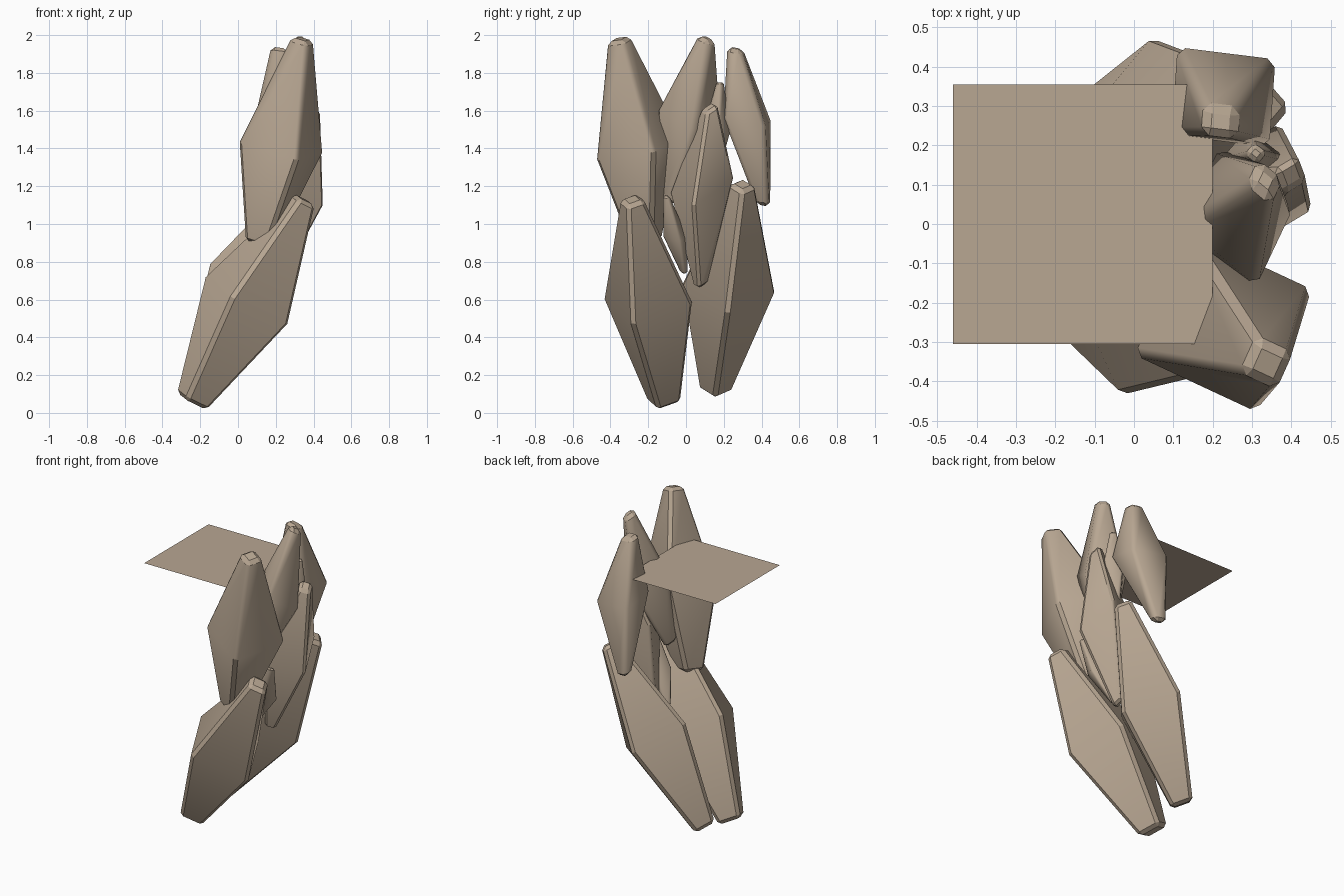
import bpy, bmesh
from mathutils import Vector

if "Cube" in bpy.data.objects:
    bpy.data.objects.remove(bpy.data.objects["Cube"])

stone = bpy.data.materials.new("tan_stone")
stone.diffuse_color = (0.48, 0.385, 0.29, 1)
stone.use_nodes = True
stone.node_tree.nodes["Principled BSDF"].inputs["Base Color"].default_value = stone.diffuse_color


def add_object(name, bm):
    mesh = bpy.data.meshes.new(name)
    bm.to_mesh(mesh)
    bm.free()
    mesh.materials.append(stone)
    ob = bpy.data.objects.new(name, mesh)
    bpy.context.collection.objects.link(ob)


def rock(name, a, b, c, top, bottom, s_top=0.28, s_bot=0.36, bevel=0.02):
    """Shard with a four-sided waist (parallelogram a, b, c) tapering to two small caps."""
    a, b, c, top, bottom = map(Vector, (a, b, c, top, bottom))
    mid = (a + c) / 2
    offsets = [(p - mid) * 1.04 for p in (a, b, c, a + c - b)]
    bm = bmesh.new()
    rings = [[bm.verts.new(ctr + o * s) for o in offsets]
             for ctr, s in ((bottom, s_bot), (mid, 1), (top, s_top))]
    for lo, hi in zip(rings, rings[1:]):
        for i in range(4):
            j = (i + 1) % 4
            bm.faces.new((lo[i], lo[j], hi[j], hi[i]))
    bm.faces.new(rings[0][::-1])
    bm.faces.new(rings[2])
    bmesh.ops.recalc_face_normals(bm, faces=bm.faces)
    # bevel everything except the soft waist edges
    waist = set(rings[1])
    edges = [e for e in bm.edges if not set(e.verts) <= waist]
    bmesh.ops.bevel(bm, geom=edges, offset=bevel, segments=1, affect='EDGES',
                    profile=0.5, clamp_overlap=True)
    bmesh.ops.recalc_face_normals(bm, faces=bm.faces)
    # shade smoothly only across the waist between the big side faces
    big = 0.15 * max(f.calc_area() for f in bm.faces)
    for f in bm.faces:
        f.smooth = True
    for e in bm.edges:
        e.smooth = all(f.calc_area() > big for f in e.link_faces)
    add_object(name, bm)


# lower pair of large leaning shards
rock("lower_front_rock", (-0.03, -0.43, 0.61), (0.26, -0.28, 0.47), (0.12, 0.03, 0.58),
     (0.35, -0.285, 1.13), (-0.245, -0.115, 0.06), 0.28, 0.38)
rock("lower_back_rock", (0.05, 0.47, 0.64), (0.27, 0.22, 0.53), (0.07, -0.02, 0.68),
     (0.34, 0.30, 1.21), (-0.24, 0.155, 0.12), 0.28, 0.36)

# upper shards
rock("upper_front_rock", (0.01, -0.33, 1.43), (0.31, -0.47, 1.34), (0.445, -0.17, 1.38),
     (0.34, -0.355, 1.98), (0.12, -0.21, 0.90), 0.28, 0.38)
rock("upper_middle_rock", (0.13, 0.0, 1.60), (0.31, -0.15, 1.60), (0.40, 0.04, 1.50),
     (0.335, 0.11, 1.985), (0.17, -0.08, 1.12), 0.30, 0.34)
rock("upper_back_rock", (0.10, 0.23, 1.59), (0.34, 0.20, 1.56), (0.355, 0.415, 1.52),
     (0.22, 0.26, 1.93), (0.155, 0.41, 1.10), 0.34, 0.30)

# middle shard and two small fillers
rock("middle_rock", (0.25, -0.08, 1.17), (0.45, 0.04, 1.10), (0.37, 0.25, 1.24),
     (0.40, 0.125, 1.62), (0.18, 0.08, 0.68), 0.27, 0.25, 0.015)
rock("small_upper_rock", (0.22, 0.16, 1.50), (0.31, 0.09, 1.50), (0.38, 0.17, 1.50),
     (0.31, 0.18, 1.75), (0.26, 0.14, 1.22), 0.32, 0.32, 0.01)
rock("small_lower_rock", (0.16, -0.08, 0.95), (0.25, -0.12, 0.93), (0.30, -0.03, 0.91),
     (0.31, -0.105, 1.15), (0.14, -0.01, 0.74), 0.32, 0.32, 0.01)

# flat ledge at the top behind the rocks
bm = bmesh.new()
bm.faces.new([bm.verts.new((x, y, 1.70)) for x, y in
              ((-0.46, -0.305), (0.20, -0.305), (0.20, 0.355), (-0.46, 0.355))])
add_object("flat_ledge", bm)
